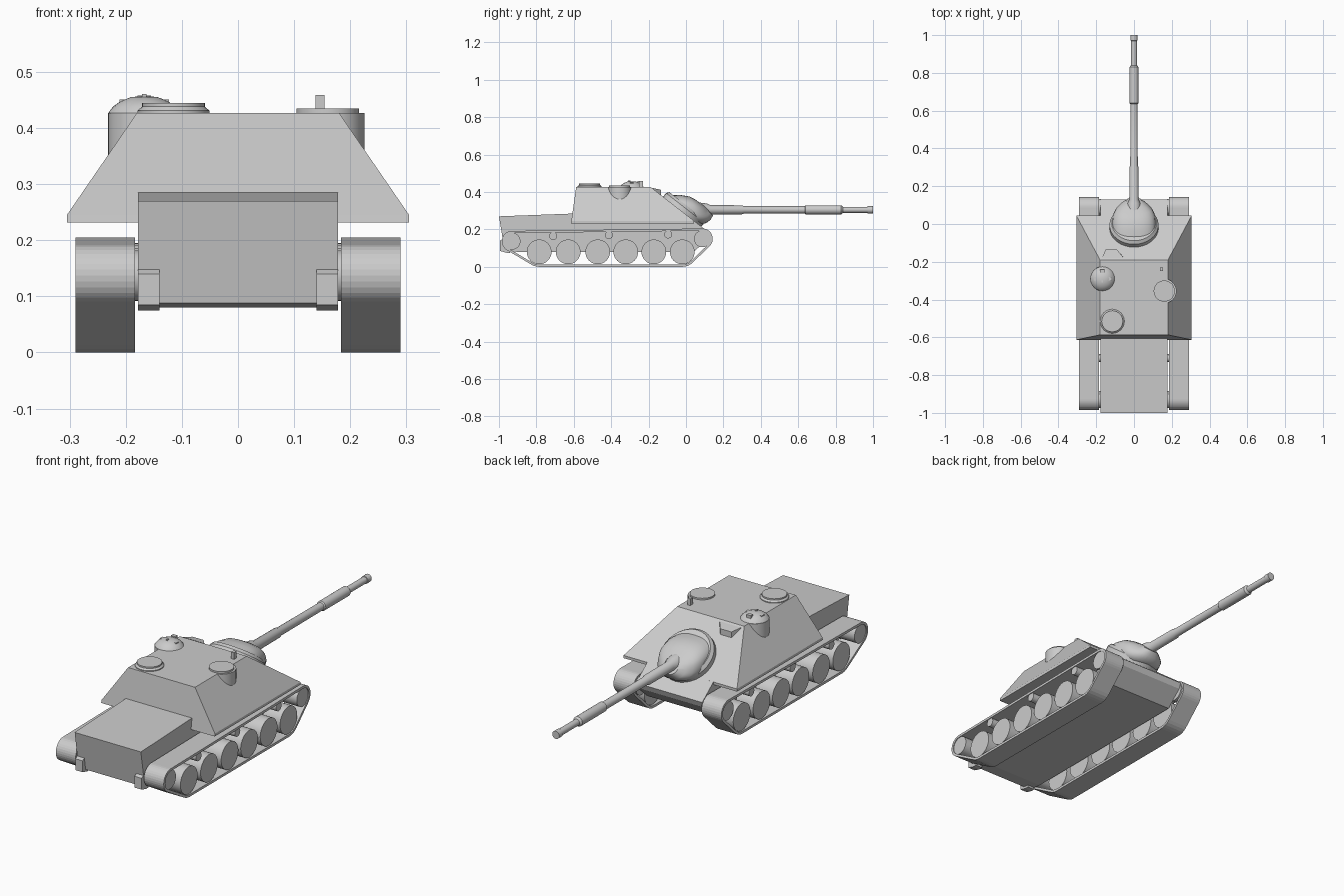
import bpy, bmesh
from math import sin, cos, pi, atan2, copysign
from mathutils import Matrix, Vector

if "Cube" in bpy.data.objects:
    bpy.data.objects.remove(bpy.data.objects["Cube"])


def finish(name, bm, smooth=False):
    bmesh.ops.recalc_face_normals(bm, faces=bm.faces)
    me = bpy.data.meshes.new(name)
    bm.to_mesh(me)
    bm.free()
    ob = bpy.data.objects.new(name, me)
    bpy.context.collection.objects.link(ob)
    if smooth:
        bpy.ops.object.select_all(action='DESELECT')
        ob.select_set(True)
        bpy.context.view_layer.objects.active = ob
        bpy.ops.object.shade_smooth_by_angle(angle=0.6)
    return ob


def loft(name, rings, smooth=False):
    """Skin a list of equal-length point rings and cap both ends."""
    bm = bmesh.new()
    rows = [[bm.verts.new(p) for p in r] for r in rings]
    n = len(rows[0])
    for a, b in zip(rows, rows[1:]):
        for i in range(n):
            bm.faces.new((a[i], a[(i + 1) % n], b[(i + 1) % n], b[i]))
    bm.faces.new(rows[0])
    bm.faces.new(rows[-1])
    return finish(name, bm, smooth)


def extrude_x(name, prof, x0, x1):
    return loft(name, [[(x, y, z) for y, z in prof] for x in (x0, x1)])


def lathe(name, prof, origin, axis, seg=32):
    """Round part: (distance, radius) pairs along an axis."""
    m = Matrix.Translation(origin) @ Vector(axis).to_track_quat('Z', 'Y').to_matrix().to_4x4()
    rings = [[m @ Vector((r * cos(2 * pi * i / seg), r * sin(2 * pi * i / seg), d))
              for i in range(seg)] for d, r in prof]
    return loft(name, rings, True)


def box(name, x, y, z):
    return extrude_x(name, [(y[0], z[0]), (y[1], z[0]), (y[1], z[1]), (y[0], z[1])], *x)


def rect(x, y0, y1, z):
    return [(-x, y0, z), (x, y0, z), (x, y1, z), (-x, y1, z)]


def belt(circles, inset):
    """Convex outline wrapped round a set of wheels."""
    pts = sorted({(round(y + (r - inset) * cos(k * pi / 16), 5),
                   round(z + (r - inset) * sin(k * pi / 16), 5))
                  for y, z, r in circles for k in range(32)})

    def half(ps):
        out = []
        for p in ps:
            while len(out) > 1 and ((out[-1][0] - out[-2][0]) * (p[1] - out[-2][1])
                                    - (out[-1][1] - out[-2][1]) * (p[0] - out[-2][0])) <= 0:
                out.pop()
            out.append(p)
        return out[:-1]
    return half(pts) + half(pts[::-1])


# Hull and sloped casemate sharing one glacis plane
extrude_x("hull", [(-1, .27), (-.6, .285), (-.0075, .285), (.13, .178), (.12, .15),
                   (.04, .08), (-.9, .08), (-.97, .088)], -.178, .178)
loft("casemate", [rect(.305, -.615, .044, .232), rect(.305, -.613, .044, .245),
                  rect(.18, -.587, -.19, .427)])

# Running gear on both sides
WHEELS = [-.785, -.63, -.472, -.322, -.172, -.02]
ENDS = [(-.93, .137, .055), (.088, .15, .055)]
circles = ENDS + [(WHEELS[0], .08, .08), (WHEELS[-1], .08, .08)]
outer, inner = belt(circles, 0), belt(circles, .012)
for s, side in ((-1, "left"), (1, "right")):
    # Track band: outer and inner outlines joined by side strips
    bm = bmesh.new()
    loops = [[bm.verts.new((s * x, y, z)) for y, z in pr]
             for pr, x in ((outer, .184), (outer, .29), (inner, .29), (inner, .184))]
    edges = [[bm.edges.new((l[i], l[(i + 1) % len(l)])) for i in range(len(l))] for l in loops]
    for i in range(4):
        bmesh.ops.bridge_loops(bm, edges=edges[i] + edges[(i + 1) % 4])
    finish("track_" + side, bm)
    # Wheels, end wheels and return rollers
    gear = [("road_wheel", y, .08, .066) for y in WHEELS]
    gear += [("end_wheel", y, z, r - .01) for y, z, r in ENDS]
    gear += [("return_roller", y, z, .021) for y, z in ((-.71, .165), (-.412, .17), (-.095, .173))]
    for name, y, z, r in gear:
        x0 = .192 if name == "road_wheel" else .176
        lathe(name + "_" + side, [(x0, r), (.286, r)], (0, y, z), (s, 0, 0))
    # Towing lug on the rear plate
    xs = sorted((s * .14, s * .178))
    extrude_x("tow_lug_" + side, [(-.995, .085), (-.96, .075), (-.94, .075), (-.94, .15),
                                  (-.975, .15), (-.995, .14)], *xs)

# Gun collar standing on the glacis
lathe("gun_collar", [(-.03, .13), (.025, .13), (.04, .118)], (0, -.02, .295), (0, .614, .789))

# Rounded mantlet: squarish rings along the gun axis


def squircle(y, rx, z0, z1, n=32):
    f = lambda v: copysign(abs(v) ** .8, v)
    c, h = (z0 + z1) / 2, (z1 - z0) / 2
    # lean the rings so the lower lip reaches forward over the glacis
    return [(rx * f(cos(2 * pi * i / n)), y - .03 * sin(2 * pi * i / n),
             c + h * f(sin(2 * pi * i / n))) for i in range(n)]


loft("mantlet", [squircle(*a) for a in (
    (-.06, .108, .27, .382), (0, .116, .24, .384), (.05, .11, .226, .376),
    (.08, .094, .235, .36), (.1, .07, .25, .345), (.115, .04, .275, .335))], True)

# Barrel with neck, bore evacuator and muzzle collar
lathe("gun_barrel", [(.06, .04), (.11, .034), (.13, .025), (.3, .024), (.31, .02), (.635, .019),
                     (.64, .024), (.83, .024), (.84, .016), (.97, .016), (.971, .019), (1, .019)],
      (0, 0, .305), (0, 1, 0), 24)

# Commander's cupola with domed lid and sights
cx, cy = -.167, -.29
lathe("commander_cupola", [(.3, .065), (.427, .065)], (cx, cy, 0), (0, 0, 1))
lathe("commander_dome", [(.427, .064), (.438, .056), (.448, .042), (.455, .024), (.457, .006)],
      (cx, cy, 0), (0, 0, 1))
box("cupola_sight", (cx - .012, cx + .012), (cy + .03, cy + .048), (.43, .458))
box("cupola_handle", (cx - .004, cx + .004), (cy - .02, cy - .006), (.44, .461))
for s in (-1, 1):
    box("cupola_hinge", sorted((cx + s * .032, cx + s * .044)), (cy - .01, cy + .01), (.43, .451))

# Right-hand cupola bulge with flat hatch, and the rear hatch
lathe("gunner_bulge", [(.3, .065), (.4265, .065)], (.16, -.355, 0), (0, 0, 1))
lathe("gunner_hatch", [(.42, .056), (.435, .056)], (.16, -.355, 0), (0, 0, 1))
lathe("rear_hatch", [(.42, .064), (.431, .064), (.438, .056), (.445, .056)],
      (-.115, -.515, 0), (0, 0, 1))

# Roof periscope and driver's vision hood at the top of the glacis
box("roof_periscope", (.138, .154), (-.25, -.23), (.42, .459))
loft("vision_hood", [[(-.17, -.178, .41), (-.055, -.178, .41), (-.09, -.135, .38), (-.15, -.135, .38)],
                     [(-.17, -.18, .422), (-.055, -.18, .422), (-.09, -.135, .412), (-.15, -.135, .412)]])
